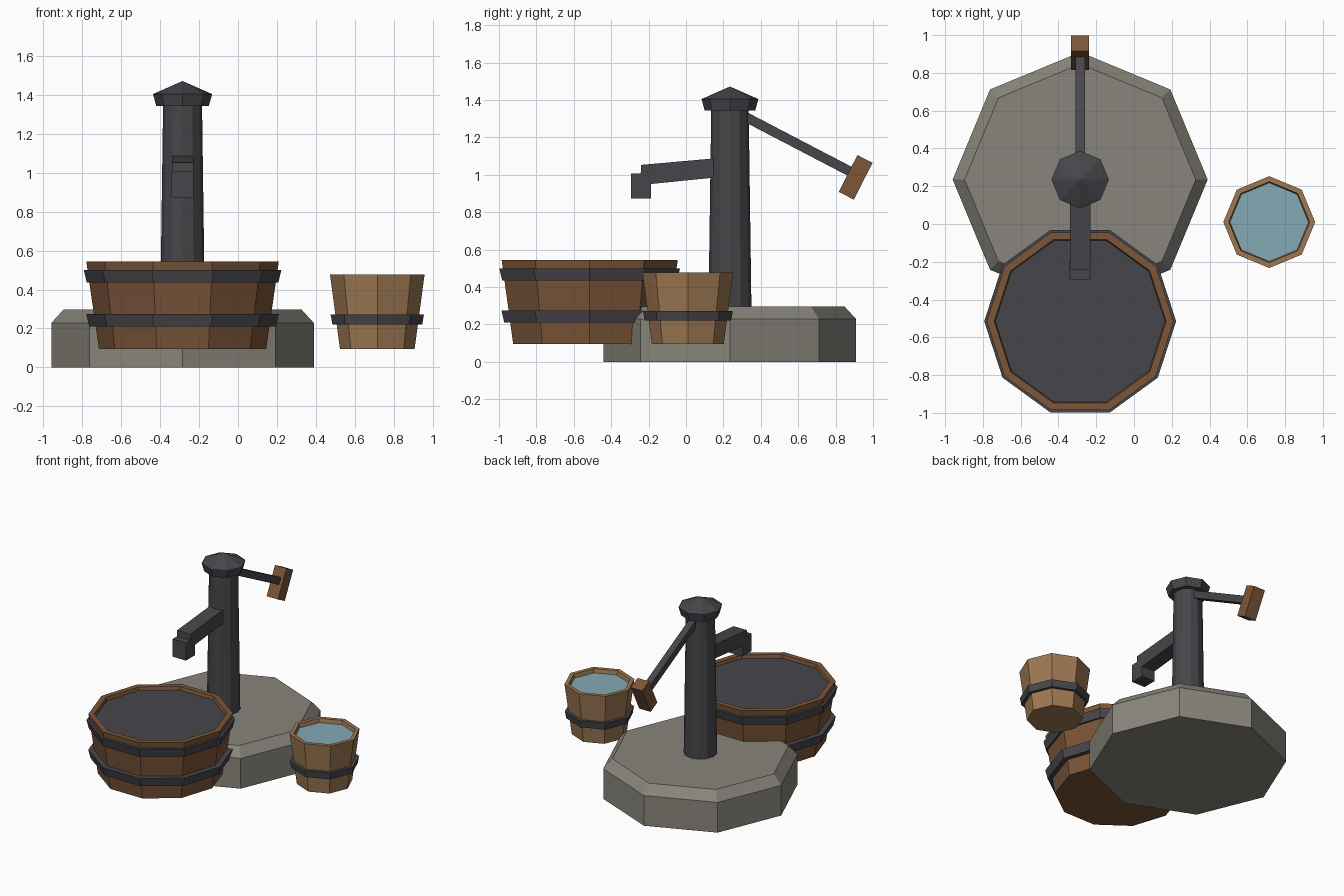
import bpy, bmesh, math
from mathutils import Vector

cube = bpy.data.objects.get("Cube")
if cube:
    bpy.data.objects.remove(cube)


def material(name, rgb):
    m = bpy.data.materials.new(name)
    m.use_nodes = True
    m.diffuse_color = (*rgb, 1)
    m.node_tree.nodes["Principled BSDF"].inputs["Base Color"].default_value = (*rgb, 1)
    return m


STONE = material("stone", (0.25, 0.235, 0.2))
IRON = material("dark iron", (0.062, 0.06, 0.068))
WOOD = material("dark wood", (0.2, 0.093, 0.041))
PALE = material("pale wood", (0.345, 0.19, 0.085))
WATER = material("water", (0.235, 0.4, 0.46))


def finish(name, bm, mat):
    bmesh.ops.recalc_face_normals(bm, faces=bm.faces)
    mesh = bpy.data.meshes.new(name)
    bm.to_mesh(mesh)
    bm.free()
    mesh.materials.append(mat)
    obj = bpy.data.objects.new(name, mesh)
    bpy.context.collection.objects.link(obj)
    return obj


def lathe(name, mat, centre, sides, profile, loop=False):
    """Turn (radius, z) points around a vertical axis; radius 0 makes a tip."""
    bm = bmesh.new()
    rings = []
    for r, z in profile:
        if r == 0:
            rings.append([bm.verts.new((*centre, z))] * sides)
        else:
            turns = [2 * math.pi * i / sides for i in range(sides)]
            rings.append([bm.verts.new((centre[0] + r * math.cos(a),
                                        centre[1] + r * math.sin(a), z)) for a in turns])
    pairs = list(zip(rings, rings[1:]))
    if loop:
        pairs.append((rings[-1], rings[0]))
    for a, b in pairs:
        for i in range(sides):
            j = (i + 1) % sides
            bm.faces.new(dict.fromkeys((a[i], a[j], b[j], b[i])))
    if not loop:
        for ring in (rings[0], rings[-1]):
            if ring[0] is not ring[1]:
                bm.faces.new(ring)
    return finish(name, bm, mat)


def side_prism(name, mat, x, width, outline):
    """Extrude a (y, z) outline along x."""
    bm = bmesh.new()
    face = bm.faces.new([bm.verts.new((x - width / 2, y, z)) for y, z in outline])
    ext = bmesh.ops.extrude_face_region(bm, geom=[face])
    verts = [v for v in ext["geom"] if isinstance(v, bmesh.types.BMVert)]
    bmesh.ops.translate(bm, verts=verts, vec=(width, 0, 0))
    return finish(name, bm, mat)


def bar(name, mat, x, width, start, end, thick):
    """Straight bar in the y-z plane between two points."""
    a, b = Vector(start), Vector(end)
    d = (b - a).normalized()
    n = Vector((-d.y, d.x)) * thick / 2
    return side_prism(name, mat, x, width, [a - n, b - n, b + n, a + n])


def vessel(name, mat, fill_mat, centre, sides, bottom, top, inner, fill_z, hoops):
    """Tapered stave vessel with a rim, contents and iron hoops."""
    lathe(name, mat, centre, sides,
          [(0, bottom[1]), bottom, top, (inner, top[1]), (inner - 0.01, fill_z - 0.02)])
    lathe(name + "_contents", fill_mat, centre, sides,
          [(inner - 0.006, fill_z - 0.008), (inner - 0.006, fill_z)])
    for i, (low, high) in enumerate(hoops):
        lathe(f"{name}_hoop_{i + 1}", IRON, centre, sides,
              [low, high, (high[0] - 0.05, high[1]), (low[0] - 0.05, low[1])], loop=True)


# Stone plinth
PUMP = (-0.285, 0.235)
lathe("stone_plinth", STONE, PUMP, 8, [(0.675, 0), (0.675, 0.228), (0.612, 0.297)])

# Pump column and cap
lathe("pump_column", IRON, PUMP, 12, [(0.115, 0.28), (0.1, 1.36)])
lathe("pump_cap", IRON, PUMP, 8, [(0.135, 1.343), (0.152, 1.405), (0, 1.472)])

# Spout and its downturned nozzle
side_prism("spout", IRON, PUMP[0], 0.11,
           [(0.2, 0.99), (-0.245, 0.945), (-0.24, 1.053), (0.2, 1.092)])
side_prism("spout_nozzle", IRON, PUMP[0], 0.112,
           [(-0.294, 0.874), (-0.187, 0.874), (-0.187, 1.007), (-0.294, 1.007)])

# Lever and wooden grip
bar("lever", IRON, PUMP[0], 0.05, (0.25, 1.345), (0.9, 1.006), 0.052)
bar("lever_grip", WOOD, PUMP[0], 0.095, (0.857, 0.888), (0.957, 1.085), 0.091)

# Large tub
vessel("tub", WOOD, IRON, (-0.285, -0.515), 10, (0.43, 0.095), (0.495, 0.545), 0.455, 0.52,
       [((0.48, 0.21), (0.496, 0.275)), ((0.492, 0.435), (0.508, 0.5))])

# Small bucket of water
vessel("bucket", PALE, WATER, (0.716, 0.01), 8, (0.192, 0.095), (0.243, 0.477), 0.214, 0.447,
       [((0.231, 0.22), (0.24, 0.272))])
